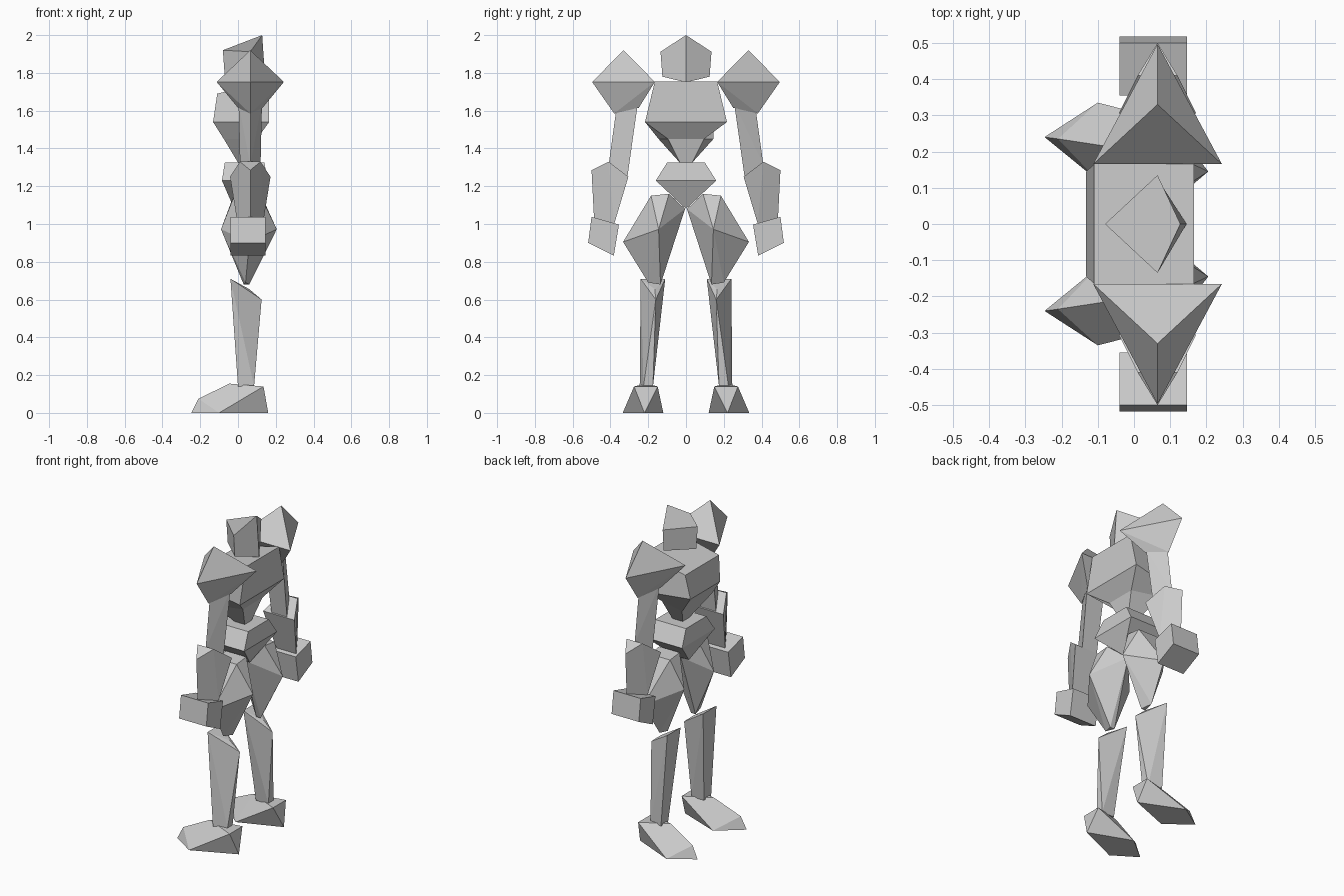
import bpy, bmesh

if "Cube" in bpy.data.objects:
    bpy.data.objects.remove(bpy.data.objects["Cube"])

ARM_X = 0.065   # the arms are symmetric about this plane

grey = bpy.data.materials.new("light_grey")
grey.diffuse_color = (0.6, 0.6, 0.6, 1)
grey.use_nodes = True
grey.node_tree.nodes["Principled BSDF"].inputs["Base Color"].default_value = grey.diffuse_color


def finish(name, bm):
    bmesh.ops.recalc_face_normals(bm, faces=bm.faces[:])
    mesh = bpy.data.meshes.new(name)
    bm.to_mesh(mesh)
    bm.free()
    mesh.materials.append(grey)
    bpy.context.collection.objects.link(bpy.data.objects.new(name, mesh))


def facet(name, points):
    """Flat-faced solid stretched around a few corner points."""
    bm = bmesh.new()
    for p in points:
        bm.verts.new(p)
    bmesh.ops.remove_doubles(bm, verts=bm.verts[:], dist=0.0001)
    bmesh.ops.convex_hull(bm, input=bm.verts[:])
    loose = [v for v in bm.verts if not v.link_faces]
    bmesh.ops.delete(bm, geom=loose, context='VERTS')
    bmesh.ops.dissolve_limit(bm, angle_limit=0.03, verts=bm.verts[:], edges=bm.edges[:])
    finish(name, bm)


def loft(name, *rings):
    """Closed solid through rings with equal point counts."""
    bm = bmesh.new()
    loops = [[bm.verts.new(p) for p in ring] for ring in rings]
    n = len(loops[0])
    for a, b in zip(loops, loops[1:]):
        for i in range(n):
            j = (i + 1) % n
            bm.faces.new((a[i], a[j], b[j], b[i]))
    bm.faces.new(loops[0])
    bm.faces.new(loops[-1])
    finish(name, bm)


def limb(part, *groups):
    """Limb part made from point groups, on both sides of the body."""
    for side, s in (("left", 1), ("right", -1)):
        facet(f"{side}_{part}", [(x, s * y, z) for g in groups for x, y, z in g])


def along(x0, x1, y, z):
    """Edge running front to back."""
    return [(x0, y, z), (x1, y, z)]


def across(x, y0, y1, z):
    """Edge running sideways."""
    return [(x, y0, z), (x, y1, z)]


def point(x, y, z):
    return [(x, y, z)]


def arm_edge(half, y, z):
    return along(ARM_X - half, ARM_X + half, y, z)


def arm_tip(y, z):
    return point(ARM_X, y, z)


def section(x0, x1, z, w0, w1=None, z1=None):
    """Four-point torso ring from front x0 to back x1."""
    w1 = w0 if w1 is None else w1
    return across(x0, -w0, w0, z) + across(x1, w1, -w1, z1 or z)


def diamond(x0, z0, w, z, x1, z1):
    """Four-point head ring: front, side, back, side."""
    return [(x0, 0, z0), (ARM_X, w, z), (x1, 0, z1), (ARM_X, -w, z)]


# head: diamond prism with a crest at the back
loft("head", diamond(-.07, 1.78, .125, 1.78, .145, 1.75),
     diamond(-.08, 1.92, .135, 1.912, .128, 2.0))

# torso
loft("chest", section(-.11, .165, 1.69, .165, z1=1.755),
     section(-.132, .165, 1.54, .145, .217),
     section(-.075, .10, 1.45, .145, .095),
     section(0, .07, 1.325, .033))
facet("pelvis", section(-.07, .14, 1.325, .10)
      + section(-.085, .155, 1.23, .16) + section(-.02, .08, 1.08, 0))

# arms: triangular solids, two inner corners and one outer tip
limb("shoulder", arm_tip(.33, 1.92), arm_edge(.178, .165, 1.752), arm_tip(.497, 1.752),
     arm_edge(.065, .25, 1.615), arm_tip(.38, 1.585))
limb("upper_arm", arm_edge(.062, .255, 1.64), arm_tip(.37, 1.60),
     arm_edge(.053, .31, 1.25), arm_tip(.41, 1.31))
limb("forearm", arm_edge(.055, .41, 1.33), arm_edge(.107, .305, 1.25), arm_tip(.50, 1.285),
     arm_edge(.067, .38, 1.0), arm_tip(.487, 1.03))
limb("hand", *[along(-.04, .146, y, z) for y, z in
               ((.50, 1.038), (.355, .997), (.382, .833), (.518, .90))])

# legs
limb("thigh", along(-.02, .12, .185, 1.15), along(-.02, .12, .09, 1.16),
     along(-.09, .205, .145, .972), point(.06, .333, .905), point(.04, .005, 1.08),
     point(.04, .20, .69), along(.03, .06, .135, .68))
limb("shin", across(-.04, .11, .24, .71), point(.06, .165, .655), point(.125, .16, .60),
     across(0, .175, .245, .14), across(.085, .175, .225, .14))
limb("foot", point(-.247, .24, 0), point(-.21, .235, .075), across(-.10, .12, .335, 0),
     point(-.045, .21, .155), across(.135, .15, .275, .14), point(.16, .22, 0))
